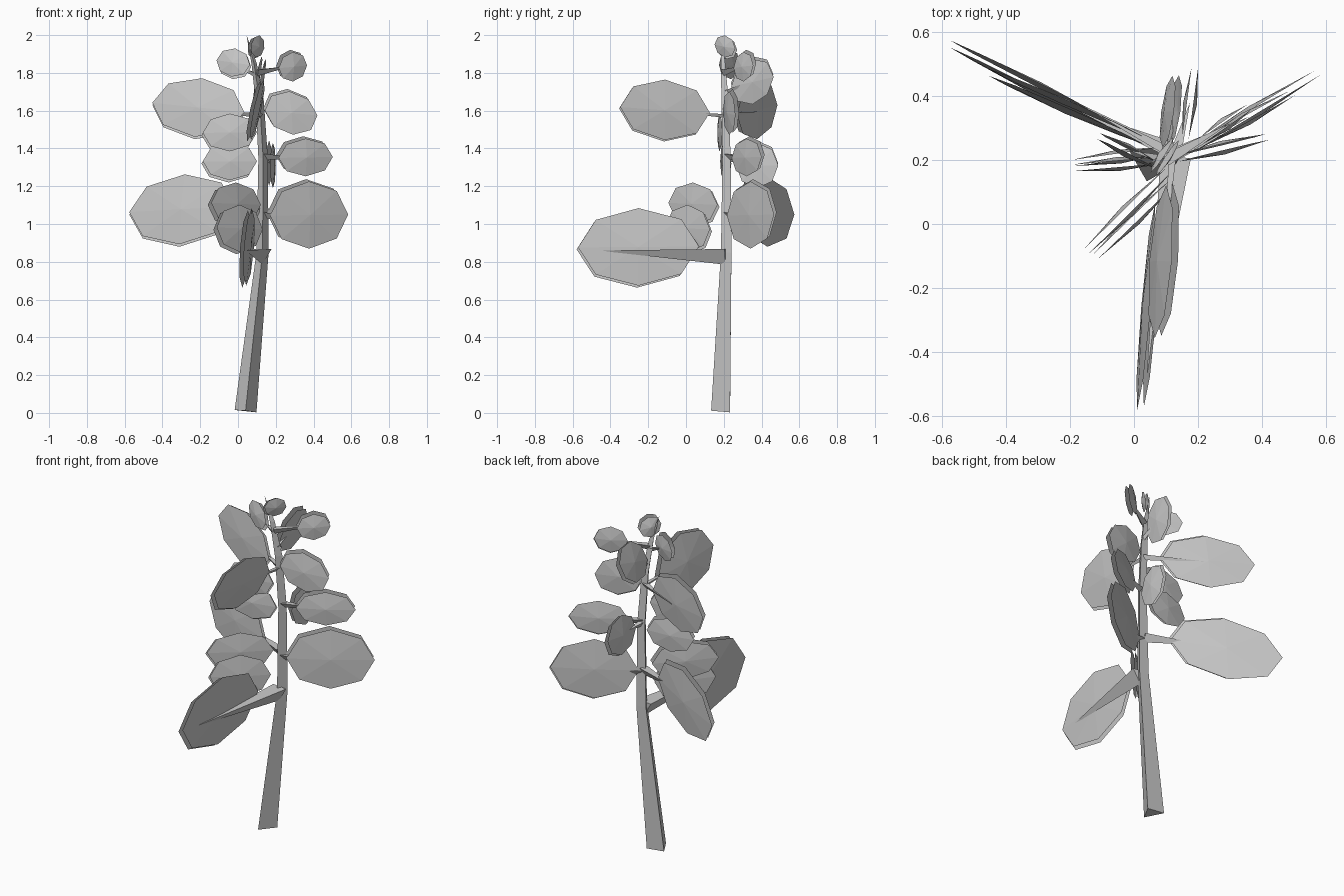
import bpy, math
from mathutils import Vector as V


def add_mesh(name, verts, faces):
    me = bpy.data.meshes.new(name)
    me.from_pydata([tuple(v) for v in verts], [], faces)
    ob = bpy.data.objects.new(name, me)
    bpy.context.collection.objects.link(ob)
    return ob


def taper(name, pts, radii, angle=0.0, horizontal_base=False):
    """Three-sided tapering limb along a path, closing to a point."""
    pts = [V(p) for p in pts]
    verts, faces = [], []
    for i, p in enumerate(pts[:-1]):
        d = (pts[i + 1] - pts[max(i - 1, 0)]).normalized()
        side = (V((1, 0, 0)) if horizontal_base else d.cross(V((0, 0, 1)))).normalized()
        side = (side - d * side.dot(d)).normalized()
        up = d.cross(side)
        for k in range(3):
            a = angle + k * math.tau / 3
            verts.append(p + radii[i] * (math.cos(a) * side + math.sin(a) * up))
    n = len(pts) - 1
    verts.append(pts[-1])
    for i in range(n - 1):
        for k in range(3):
            a, b = i * 3 + k, i * 3 + (k + 1) % 3
            faces.append((a, b, b + 3, a + 3))
    last = (n - 1) * 3
    faces += [(last + k, last + (k + 1) % 3, 3 * n) for k in range(3)]
    faces.append((2, 1, 0))
    return add_mesh(name, verts, faces)


def leaf(name, base, tip, half, lean=(0, 0), gap=0.02):
    """Upright eight-sided leaf clump: two shallow fans back to back."""
    base, tip = V(base), V(tip)
    c, u = (base + tip) / 2, (tip - base) / 2
    v = V((lean[0], lean[1], half))
    n = u.cross(v).normalized()
    verts, faces = [], []
    for s in (1, -1):
        o = len(verts)
        shift = n * (s * gap / 2) + (V((0, 0, 0)) if s > 0 else V((0, 0, 0.012)) - u * 0.03)
        for k in range(8):
            a = k * math.tau / 8
            verts.append(c + shift + u * math.cos(a) + v * math.sin(a))
        verts.append(c + shift + n * (s * 0.012))
        for k in range(8):
            f = (o + k, o + (k + 1) % 8, o + 8)
            faces.append(f if s > 0 else f[::-1])
    return add_mesh(name, verts, faces)


# Trunk
taper("trunk",
      [(0.04, 0.2, 0.01), (0.13, 0.222, 0.85), (0.133, 0.222, 1.35),
       (0.115, 0.213, 1.65), (0.085, 0.2, 1.85), (0.045, 0.188, 2.0)],
      [0.067, 0.037, 0.029, 0.025, 0.016], math.radians(30), True)

# Leaf clumps: name, base, tip, half height, lean
LEAVES = [
    ("front_lower", (0.075, 0.06, 0.87), (0.02, -0.58, 0.865), 0.205, (0.015, 0)),
    ("front_upper", (0.11, 0.12, 1.58), (0.075, -0.355, 1.61), 0.16, (0.035, 0)),
    ("left_lower", (-0.02, 0.28, 1.08), (-0.58, 0.565, 1.05), 0.185, (0.015, 0)),
    ("left_upper", (0.03, 0.26, 1.58), (-0.457, 0.475, 1.63), 0.155, (0.02, 0)),
    ("right_lower", (0.165, 0.225, 1.045), (0.578, 0.475, 1.05), 0.178, (0, 0)),
    ("right_middle", (0.21, 0.25, 1.35), (0.497, 0.41, 1.355), 0.1, (0, 0)),
    ("right_upper", (0.14, 0.205, 1.6), (0.418, 0.272, 1.575), 0.115, (-0.01, 0)),
    ("side_low_a", (0.11, 0.17, 1.09), (-0.153, -0.09, 1.1), 0.113, (0, 0)),
    ("side_low_b", (0.12, 0.13, 0.96), (-0.123, -0.105, 0.97), 0.125, (0, 0)),
    ("side_mid_a", (0.095, 0.2, 1.475), (-0.192, 0.175, 1.47), 0.1, (0, 0)),
    ("side_mid_b", (0.095, 0.23, 1.32), (-0.192, 0.19, 1.32), 0.1, (0, 0)),
    ("back_middle", (0.16, 0.265, 1.31), (0.19, 0.49, 1.31), 0.12, (0, 0)),
    ("back_upper", (0.1, 0.24, 1.73), (0.13, 0.465, 1.78), 0.12, (0.02, 0)),
    ("top_right", (0.21, 0.26, 1.825), (0.36, 0.365, 1.84), 0.078, (0, 0)),
    ("top_left", (0.065, 0.185, 1.83), (-0.112, 0.275, 1.855), 0.075, (0.01, 0)),
    ("top", (0.13, 0.265, 1.92), (0.06, 0.155, 1.94), 0.058, (0.01, 0)),
]
for name, base, tip, half, lean in LEAVES:
    leaf("leaf_" + name, base, tip, half, lean)

# Branches: name, start, end, base radius
BRANCHES = [
    ("front_lower", (0.13, 0.21, 0.84), (0.04, -0.47, 0.86), 0.055),
    ("front_upper", (0.12, 0.21, 1.575), (0.09, -0.14, 1.6), 0.013),
    ("left_lower", (0.12, 0.23, 1.07), (-0.21, 0.365, 1.085), 0.03),
    ("left_upper", (0.12, 0.22, 1.58), (-0.18, 0.38, 1.595), 0.018),
    ("right_lower", (0.13, 0.22, 1.05), (0.28, 0.28, 1.035), 0.025),
    ("right_middle", (0.13, 0.22, 1.36), (0.36, 0.335, 1.35), 0.022),
    ("back_middle", (0.13, 0.22, 1.35), (0.175, 0.38, 1.32), 0.02),
    ("top_right", (0.1, 0.2, 1.805), (0.3, 0.315, 1.84), 0.022),
    ("top_left", (0.1, 0.2, 1.79), (-0.02, 0.23, 1.84), 0.016),
    ("back_upper", (0.11, 0.21, 1.7), (0.12, 0.35, 1.76), 0.016),
]
for name, start, end, r in BRANCHES:
    taper("branch_" + name, [start, end], [r], math.radians(-30))
